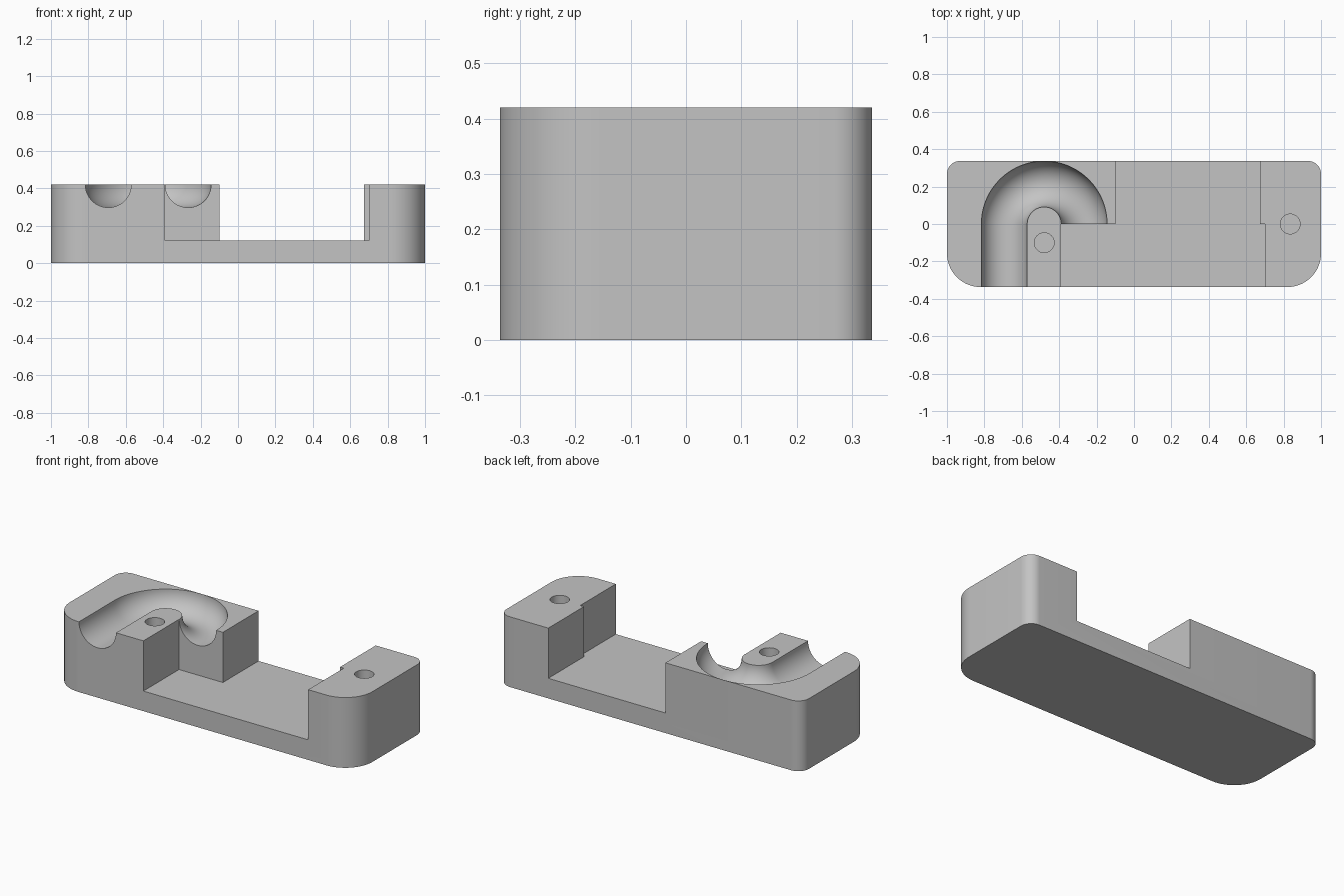
import bpy, bmesh
from math import sin, cos, pi, radians
from mathutils import Vector

cube = bpy.data.objects.get("Cube")
if cube:
    bpy.data.objects.remove(cube, do_unlink=True)

HEIGHT, HALF_Y, FLOOR = 0.42, 0.337, 0.12
TOP = HEIGHT + 0.2            # cutters reach above the block
BEND_X, BEND_R, TUBE_R = -0.48, 0.2135, 0.1225

grey = bpy.data.materials.new("plain grey")
grey.use_nodes = True
grey.diffuse_color = (0.55, 0.55, 0.55, 1)
grey.node_tree.nodes["Principled BSDF"].inputs["Base Color"].default_value = grey.diffuse_color


def make_object(name, bm):
    bmesh.ops.recalc_face_normals(bm, faces=bm.faces)
    mesh = bpy.data.meshes.new(name)
    bm.to_mesh(mesh)
    bm.free()
    mesh.materials.append(grey)
    obj = bpy.data.objects.new(name, mesh)
    bpy.context.collection.objects.link(obj)
    return obj


def prism(name, outline, z0, z1):
    bm = bmesh.new()
    face = bm.faces.new([bm.verts.new((x, y, z0)) for x, y in outline])
    up = bmesh.ops.extrude_face_region(bm, geom=[face])["geom"]
    verts = [v for v in up if isinstance(v, bmesh.types.BMVert)]
    bmesh.ops.translate(bm, verts=verts, vec=(0, 0, z1 - z0))
    return make_object(name, bm)


def arc(cx, cy, r, start, end, steps):
    angles = [radians(start + (end - start) * i / steps) for i in range(steps + 1)]
    return [(cx + r * cos(a), cy + r * sin(a)) for a in angles]


def sweep(name, path, radius, sides=64):
    # round tube along a flat path at the top face
    bm = bmesh.new()
    rings = []
    for i, (x, y) in enumerate(path):
        ax, ay = path[max(i - 1, 0)]
        bx, by = path[min(i + 1, len(path) - 1)]
        side = Vector((by - ay, ax - bx, 0)).normalized()
        ring = []
        for k in range(sides):
            a = 2 * pi * k / sides
            ring.append(bm.verts.new(Vector((x, y, HEIGHT)) + side * radius * cos(a)
                                     + Vector((0, 0, radius * sin(a)))))
        rings.append(ring)
    for r0, r1 in zip(rings, rings[1:]):
        for k in range(sides):
            n = (k + 1) % sides
            bm.faces.new((r0[k], r0[n], r1[n], r1[k]))
    bm.faces.new(rings[0])
    bm.faces.new(rings[-1])
    return make_object(name, bm)


# Block with large front corners and small back corners
FRONT_R, BACK_R = 0.18, 0.07
fx, fy = 1 - FRONT_R, FRONT_R - HALF_Y
bx, by = 1 - BACK_R, HALF_Y - BACK_R
outline = (arc(fx, fy, FRONT_R, -90, 0, 20) + arc(bx, by, BACK_R, 0, 90, 14)
           + arc(-bx, by, BACK_R, 90, 180, 14) + arc(-fx, fy, FRONT_R, 180, 270, 20))
body = prism("clamp_body", outline, 0, HEIGHT)

# Stepped pocket, open to front and back
pocket = prism("pocket_cutter", [(-0.39, -0.5), (0.7, -0.5), (0.7, 0), (0.675, 0),
                                 (0.675, 0.5), (-0.1, 0.5), (-0.1, 0), (-0.39, 0)], FLOOR, TOP)

# Hook-shaped round groove
path = ([(BEND_X - BEND_R, -0.5), (BEND_X - BEND_R, -0.02)]
        + arc(BEND_X, 0, BEND_R, 180, 0, 64) + [(BEND_X + BEND_R, -0.05)])
groove = sweep("groove_cutter", path, TUBE_R)

# Blind screw holes
holes = [prism("hole_cutter", arc(x, y, 0.053, 0, 348.75, 31), 0.14, TOP)
         for x, y in ((BEND_X, -0.1), (0.835, 0))]

cutters = [pocket, groove] + holes
for cutter in cutters:
    cutter.hide_render = True
    mod = body.modifiers.new(cutter.name, "BOOLEAN")
    mod.operation, mod.solver, mod.object = "DIFFERENCE", "EXACT", cutter

# Bake the cuts and drop the cutters
graph = bpy.context.evaluated_depsgraph_get()
result = bpy.data.meshes.new_from_object(body.evaluated_get(graph))
body.modifiers.clear()
body.data = result
for cutter in cutters:
    bpy.data.objects.remove(cutter, do_unlink=True)

bpy.ops.object.select_all(action="DESELECT")
body.select_set(True)
bpy.context.view_layer.objects.active = body
bpy.ops.object.shade_smooth_by_angle(angle=radians(30))
